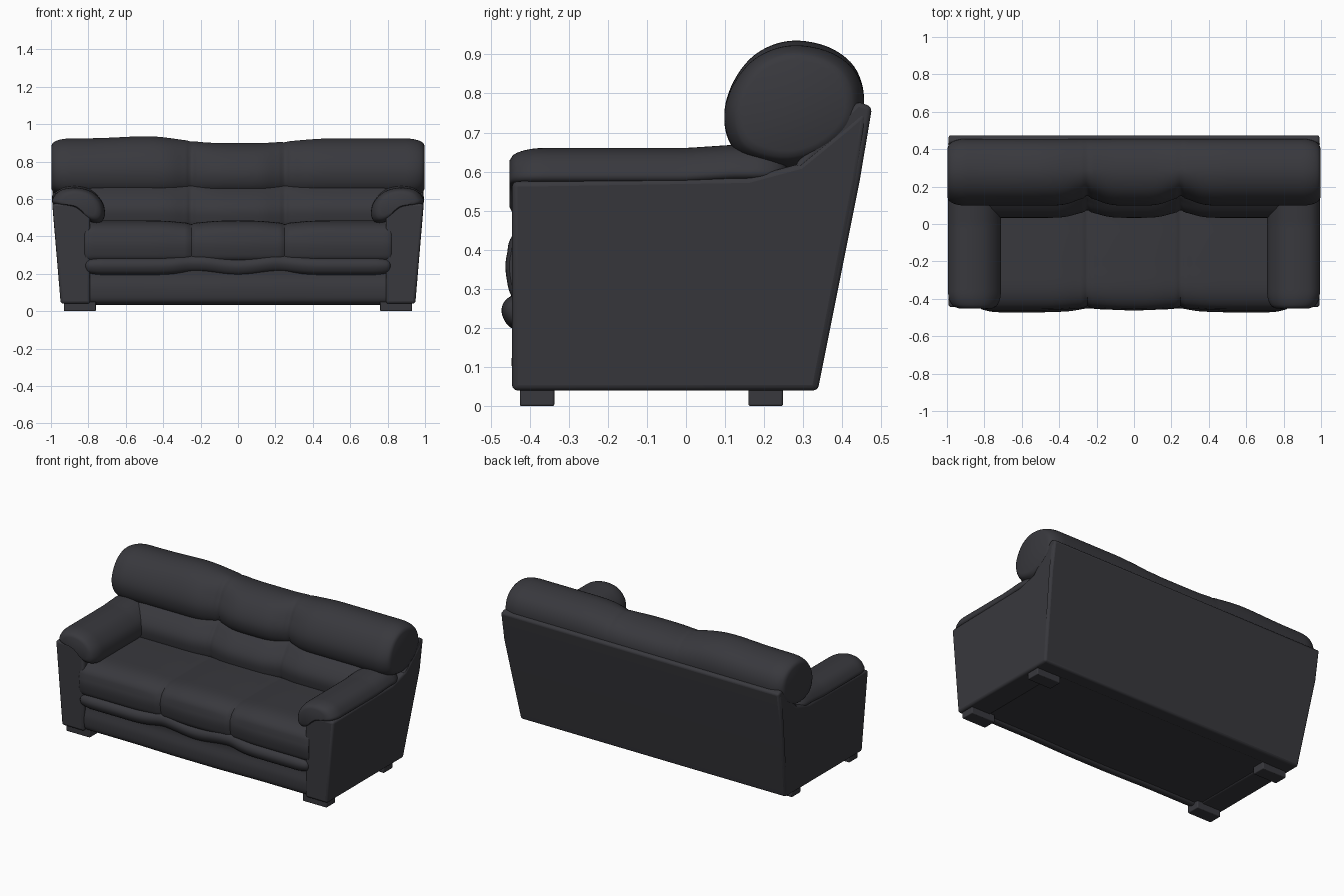
import bpy, bmesh, math
from mathutils import Vector

cube = bpy.data.objects.get("Cube")
if cube:
    bpy.data.objects.remove(cube)

leather = bpy.data.materials.new("charcoal leather")
leather.use_nodes = True
COLOUR = (0.04, 0.04, 0.047, 1)
leather.diffuse_color = COLOUR
leather.node_tree.nodes["Principled BSDF"].inputs["Base Color"].default_value = COLOUR
leather.node_tree.nodes["Principled BSDF"].inputs["Roughness"].default_value = 0.6


def finish(name, bm, bevel=0, angle=50):
    bmesh.ops.recalc_face_normals(bm, faces=bm.faces[:])
    mesh = bpy.data.meshes.new(name)
    bm.to_mesh(mesh)
    bm.free()
    mesh.materials.append(leather)
    obj = bpy.data.objects.new(name, mesh)
    bpy.context.collection.objects.link(obj)
    if bevel:
        mod = obj.modifiers.new("soft edges", "BEVEL")
        mod.width, mod.segments, mod.limit_method = bevel, 3, "ANGLE"
    bpy.ops.object.select_all(action="DESELECT")
    obj.select_set(True)
    bpy.context.view_layer.objects.active = obj
    bpy.ops.object.shade_smooth_by_angle(angle=math.radians(angle))
    return obj


def smooth_loop(pts, steps=5):
    """Closed Catmull-Rom curve through the points."""
    pts, out = [Vector(p) for p in pts], []
    for i in range(len(pts)):
        a, b, c, d = (pts[(i + k - 1) % len(pts)] for k in range(4))
        for s in range(steps):
            t = s / steps
            out.append(0.5 * (2 * b + (c - a) * t + (2 * a - 5 * b + 4 * c - d) * t * t
                              + (3 * b - a - 3 * c + d) * t ** 3))
    return out


def loft(name, profile, start, end, round_len, shrink, place, count=96):
    """Soft stuffed shape: profile swept from start to end, ends rounded by shrink."""
    loop = smooth_loop(profile)
    centre = sum(loop, Vector((0, 0))) / len(loop)
    bm, rings = bmesh.new(), []
    for i in range(count + 1):
        # cosine spacing packs rings into the rounded ends
        u = i / count
        u = 0.6 * u + 0.4 * (0.5 - 0.5 * math.cos(math.pi * u))
        s = start + (end - start) * u
        d = min(s - start, end - s, round_len) / round_len
        k = 1 - shrink * (1 - math.sqrt(max(0, 1 - (1 - d) ** 2)))
        rings.append([bm.verts.new(place(s, *(centre + (p - centre) * k))) for p in loop])
    for r, q in zip(rings, rings[1:]):
        for j in range(len(r)):
            n = (j + 1) % len(r)
            bm.faces.new((r[j], r[n], q[n], q[j]))
    bm.faces.new(rings[0])
    bm.faces.new(rings[-1])
    return finish(name, bm)


def prism(name, profile, x0, x1, bevel, flare=True):
    """Side profile (y, z) extruded along x, outer faces flaring with height."""
    bm, sides = bmesh.new(), []
    for x in (x0, x1):
        side = []
        for y, z in profile:
            grow = 0.045 * min(1, (z - 0.04) / 0.54) if flare and abs(x) > 0.9 else 0
            side.append(bm.verts.new((x + math.copysign(grow, x), y, z)))
        sides.append(side)
        bm.faces.new(side)
    for j in range(len(profile)):
        n = (j + 1) % len(profile)
        bm.faces.new((sides[0][j], sides[0][n], sides[1][n], sides[1][j]))
    return finish(name, bm, bevel)


def seam(x, width):
    return math.exp(-((abs(x) - 0.25) / width) ** 2)


def middle(x):
    """1 over the centre seat, fading to 0 over the outer seats."""
    t = max(0, min(1, (0.5 - abs(x)) / 0.4))
    return t * t * (3 - 2 * t)


# Frame: arm panels, feet, back panel, base and apron
ARM = [(-0.445, 0.04), (-0.445, 0.575), (0.16, 0.585), (0.29, 0.62),
       (0.40, 0.71), (0.465, 0.765), (0.44, 0.58), (0.335, 0.04)]
for side, label in ((1, "left"), (-1, "right")):
    prism(label + "_arm_panel", ARM, side * 0.79, side * 0.948, 0.014)
    for y, end in ((-0.425, "front"), (0.16, "rear")):
        foot = [(y, 0), (y + 0.088, 0), (y + 0.088, 0.06), (y, 0.06)]
        prism(f"{label}_{end}_foot", foot, side * 0.76, side * 0.93, 0.005, False)

prism("back_panel", [(0.24, 0.04), (0.337, 0.04), (0.445, 0.58), (0.476, 0.765),
                     (0.44, 0.78), (0.28, 0.62)], -0.946, 0.946, 0.012)
prism("base", [(-0.40, 0.045), (-0.40, 0.3), (0.3, 0.3), (0.3, 0.045)],
      -0.8, 0.8, 0.01)


def place_apron(x, y, z):
    return x, y - 0.008 * middle(x), z


loft("front_apron", [(-0.425, 0.05), (-0.438, 0.12), (-0.425, 0.19), (-0.42, 0.25),
                     (-0.36, 0.25), (-0.36, 0.05)], -0.8, 0.8, 0.02, 0.02, place_apron)


# Wavy lip under the seat
def place_lip(x, y, z):
    wave = math.cos(abs(x) * math.pi / 0.25)
    outer = 1 - middle(x)
    return x, y + 0.015 * middle(x) + 0.01 * seam(x, 0.06), z - 0.012 * wave * (1 - outer) - 0.008 * outer


loft("seat_lip", [(-0.472, 0.25), (-0.455, 0.285), (-0.40, 0.295), (-0.34, 0.25),
                  (-0.40, 0.205), (-0.45, 0.21)], -0.815, 0.815, 0.10, 0.5, place_lip)


# Three-part seat
def place_seat(x, y, z):
    front = max(0, min(1, (-0.30 - y) / 0.15))
    g = seam(x, 0.014)
    lift = 0.012 * (1 - seam(x, 0.10))
    return x, y + front * (0.012 * g + 0.012 * seam(x, 0.12)), z + (lift - 0.008 * g) * (z > 0.4)


loft("seat_cushion", [(-0.44, 0.275), (-0.458, 0.32), (-0.46, 0.38), (-0.435, 0.435),
                      (-0.36, 0.468), (-0.22, 0.472), (0.0, 0.47), (0.15, 0.46),
                      (0.2, 0.38), (0.1, 0.26), (-0.2, 0.25), (-0.38, 0.255)],
     -0.82, 0.82, 0.05, 0.04, place_seat, 160)


# Lumbar roll between seat and headrest
def place_lumbar(x, y, z):
    front = max(0, min(1, (0.2 - y) / 0.12))
    return x, y + front * (0.03 * seam(x, 0.09) + 0.012 * seam(x, 0.014)), z - 0.008 * middle(x)


loft("lumbar_cushion", [(0.06, 0.45), (0.035, 0.51), (0.04, 0.57), (0.085, 0.63),
                        (0.16, 0.68), (0.28, 0.7), (0.36, 0.6), (0.3, 0.45), (0.16, 0.42)],
     -0.80, 0.80, 0.06, 0.1, place_lumbar, 160)


# Headrest roll, lower over the centre seat and pinched at the seams
def place_headrest(x, y, z):
    up = max(0, (z - 0.65) / 0.27)
    front = max(0, min(1, (0.30 - y) / 0.18))
    puff = 0.012 * math.exp(-((x + 0.48) / 0.2) ** 2)
    z += up * (puff - 0.024 * middle(x) - 0.004 * seam(x, 0.014))
    y += front * (0.04 * seam(x, 0.09) + 0.014 * seam(x, 0.014))
    return x, y, z


loft("headrest", [(0.115, 0.67), (0.098, 0.74), (0.115, 0.81), (0.16, 0.875), (0.22, 0.912),
                  (0.29, 0.923), (0.37, 0.905), (0.43, 0.86), (0.455, 0.79), (0.44, 0.71),
                  (0.36, 0.64), (0.26, 0.61), (0.16, 0.63)],
     -0.997, 0.997, 0.10, 0.26, place_headrest, 180)

# Arm pads draped over the panels and overhanging the seat
PAD = [(0.986, 0.575), (0.982, 0.615), (0.94, 0.65), (0.86, 0.66), (0.78, 0.637),
       (0.725, 0.58), (0.712, 0.515), (0.735, 0.475), (0.79, 0.48), (0.88, 0.55)]
for side, label in ((1, "left"), (-1, "right")):
    def place_pad(y, x, z):
        rise = 0.008 * max(0, min(1, y / 0.12))
        return side * x, y, z + rise
    loft(label + "_arm_pad", PAD, -0.452, 0.26, 0.09, 0.38, place_pad, 48)
